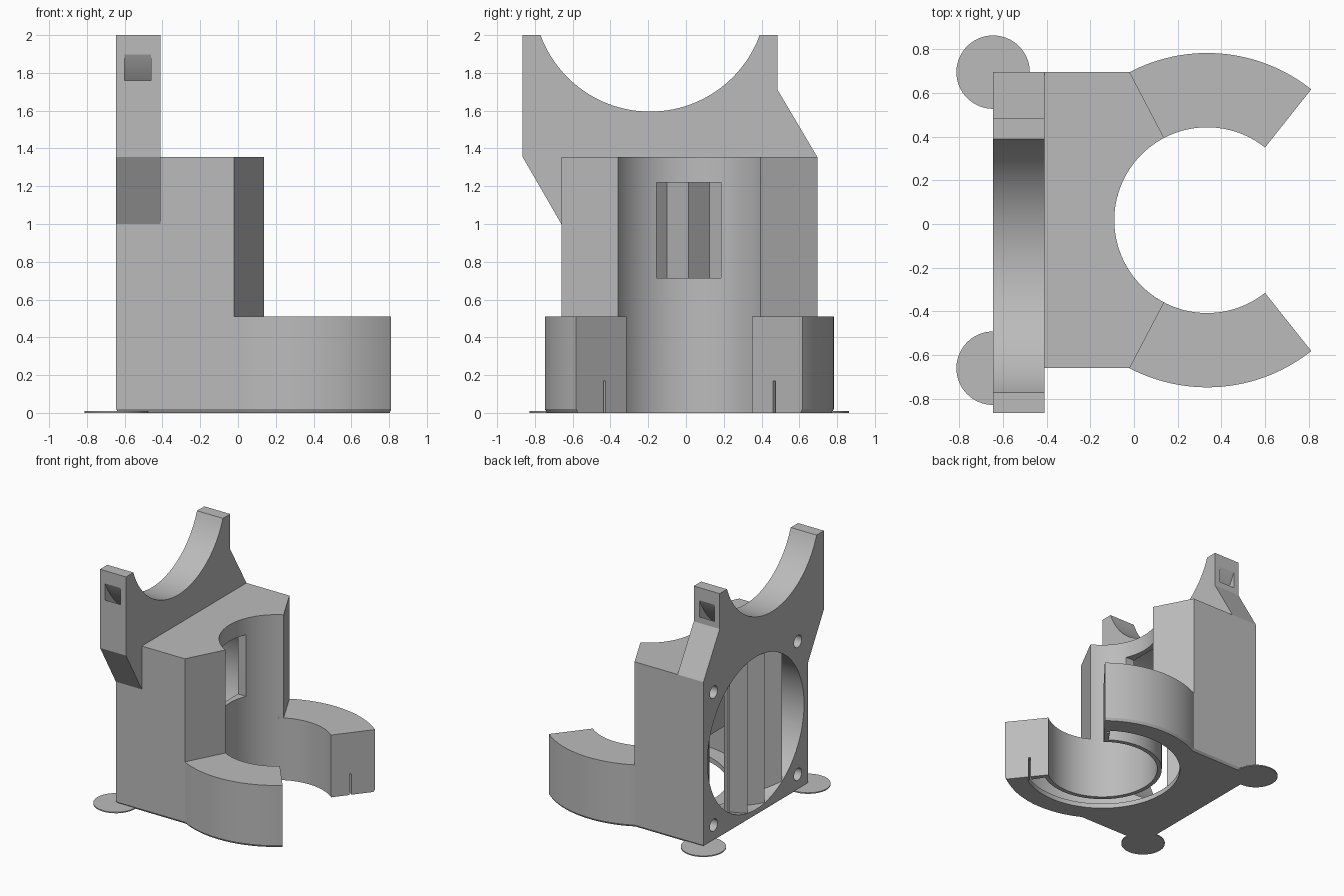
import bpy, bmesh
from math import sin, cos, radians, pi, atan2, degrees, asin

if "Cube" in bpy.data.objects:
    bpy.data.objects.remove(bpy.data.objects["Cube"])

grey = bpy.data.materials.new("plain grey")
grey.use_nodes = True
grey.diffuse_color = (0.5, 0.5, 0.5, 1)
grey.node_tree.nodes["Principled BSDF"].inputs["Base Color"].default_value = (0.5, 0.5, 0.5, 1)

# shared dimensions
CX, CY = 0.335, 0.0175          # clamp bore centre
BORE, RING = 0.425, 0.765       # clamp radii
BACK, HALF = -0.645, 0.6775     # fan face and half width of the duct
TOP, ARM_TOP = 1.355, 0.51
TIP = 51.5                      # clamp opening half angle
FAN_Z, FAN_R = 0.6775, 0.625


def arc(cx, cy, r, a0, a1, n=48):
    angles = [radians(a0 + (a1 - a0) * i / n) for i in range(n + 1)]
    return [(cx + r * cos(a), cy + r * sin(a)) for a in angles]


def loft(name, layers, axis="z"):
    """Closed solid through (height, outline) layers along an axis."""
    bm = bmesh.new()
    place = {"z": lambda a, b, h: (a, b, h), "x": lambda a, b, h: (h, a, b)}[axis]
    loops = [[bm.verts.new(place(a, b, h)) for a, b in pts] for h, pts in layers]
    n = len(loops[0])
    for low, high in zip(loops, loops[1:]):
        for i in range(n):
            j = (i + 1) % n
            bm.faces.new((low[i], low[j], high[j], high[i]))
    bm.faces.new(loops[0][::-1])
    bm.faces.new(loops[-1])
    bmesh.ops.recalc_face_normals(bm, faces=bm.faces)
    mesh = bpy.data.meshes.new(name)
    bm.to_mesh(mesh)
    bm.free()
    mesh.materials.append(grey)
    obj = bpy.data.objects.new(name, mesh)
    bpy.context.collection.objects.link(obj)
    return obj


def prism(name, pts, lo, hi, axis="z"):
    return loft(name, [(lo, pts), (hi, pts)], axis)


def cylinder(name, a, b, r, lo, hi, axis="z", n=64):
    return prism(name, arc(a, b, r, 0, 360 - 360 / n, n - 1), lo, hi, axis)


def sector(name, r0, r1, a0, a1, lo, hi):
    pts = arc(CX, CY, r0, a0, a1) + arc(CX, CY, r1, a1, a0)
    return prism(name, pts, lo, hi)


def combine(obj, other, operation):
    mod = obj.modifiers.new(operation.lower(), "BOOLEAN")
    mod.operation, mod.solver, mod.object = operation, "EXACT", other
    bpy.context.view_layer.objects.active = obj
    bpy.ops.object.modifier_apply(modifier=mod.name)
    bpy.data.objects.remove(other)


# lower body with the two clamp arms, slightly chamfered at the foot
SHOULDER = degrees(atan2(HALF, -0.02 - CX))


def foot_outline(inset):
    r, h = RING - inset, HALF - inset
    meet = 180 - degrees(asin(h / r))
    return (arc(CX, CY, BORE, TIP, 360 - TIP, 96)
            + arc(CX, CY, r, 360 - TIP, 360 - meet)
            + [(BACK + inset, CY - h), (BACK + inset, CY + h)]
            + arc(CX, CY, r, meet, TIP))


body = loft("fan_duct_body", [(0, foot_outline(0.012)), (0.02, foot_outline(0)),
                              (ARM_TOP, foot_outline(0))])

# tall duct above the arms
tall = (arc(CX, CY, BORE, SHOULDER, 360 - SHOULDER)
        + [(-0.02, CY - HALF), (BACK, CY - HALF), (BACK, CY + HALF), (-0.02, CY + HALF)])
combine(body, prism("tall_duct", tall, 0.3, TOP), "UNION")

# cradle with a round saddle on top of the fan face
SY, SZ, SR = -0.19, 2.213, 0.618
rim = degrees(asin((SZ - 2) / SR))
cradle = ([(CY - HALF, 1.0), (-0.865, TOP), (-0.865, 2)]
          + arc(SY, SZ, SR, 180 + rim, 360 - rim)
          + [(0.485, 2), (0.485, 1.71), (CY + HALF, TOP), (CY + HALF, 1.0)])
combine(body, prism("cradle", cradle, BACK, -0.41, "x"), "UNION")

# curved strap tunnel under the saddle
tunnel = arc(SY, SZ, 0.746, 190, 350) + arc(SY, SZ, 0.813, 350, 190)
combine(body, prism("strap_tunnel", tunnel, -0.6, -0.46, "x"), "DIFFERENCE")

# round fan throat, and screw holes in the corners
combine(body, cylinder("throat", CY, FAN_Z, FAN_R, -0.8, -0.13, "x", 96), "DIFFERENCE")
for sy in (-1, 1):
    for sz in (-1, 1):
        hole = cylinder("screw_hole", CY + sy * 0.545, FAN_Z + sz * 0.545, 0.05,
                        -0.8, -0.35, "x", 24)
        combine(body, hole, "DIFFERENCE")

# outlet window into the bore
window = [(-0.2, -0.157), (0.1, -0.157), (0.1, 0.185), (-0.2, 0.185)]
combine(body, prism("outlet_window", window, 0.715, 1.22), "DIFFERENCE")

# hollow ring channel, its open slot underneath, and slits in the arm tips
combine(body, sector("channel", 0.46, 0.725, 56, 304, 0.04, 0.47), "DIFFERENCE")
combine(body, sector("bottom_slot", 0.46, 0.6, 56, 304, -0.1, 0.1), "DIFFERENCE")
for a in (TIP, 360 - TIP):
    combine(body, sector("tip_slit", 0.566, 0.582, a - 6, a + 6, -0.1, 0.17), "DIFFERENCE")

# zigzag support wall standing in the fan opening
PITCH = 0.225
zig = [(-0.644 + 0.1125 * (i % 2), 0.35 - i * PITCH / 2) for i in range(7)]
wall = prism("zigzag_support", zig + [(x + 0.02, y) for x, y in reversed(zig)], 0, TOP)
combine(wall, cylinder("wall_trim", CY, FAN_Z, FAN_R, -0.8, -0.13, "x", 96), "INTERSECT")

# thin round anchor pads under the back corners
pads = [cylinder("anchor_pad", BACK, CY + s * HALF, 0.168, 0, 0.009) for s in (-1, 1)]

for obj in [body] + pads:
    bpy.ops.object.select_all(action="DESELECT")
    obj.select_set(True)
    bpy.context.view_layer.objects.active = obj
    bpy.ops.object.shade_smooth_by_angle(angle=radians(25))
